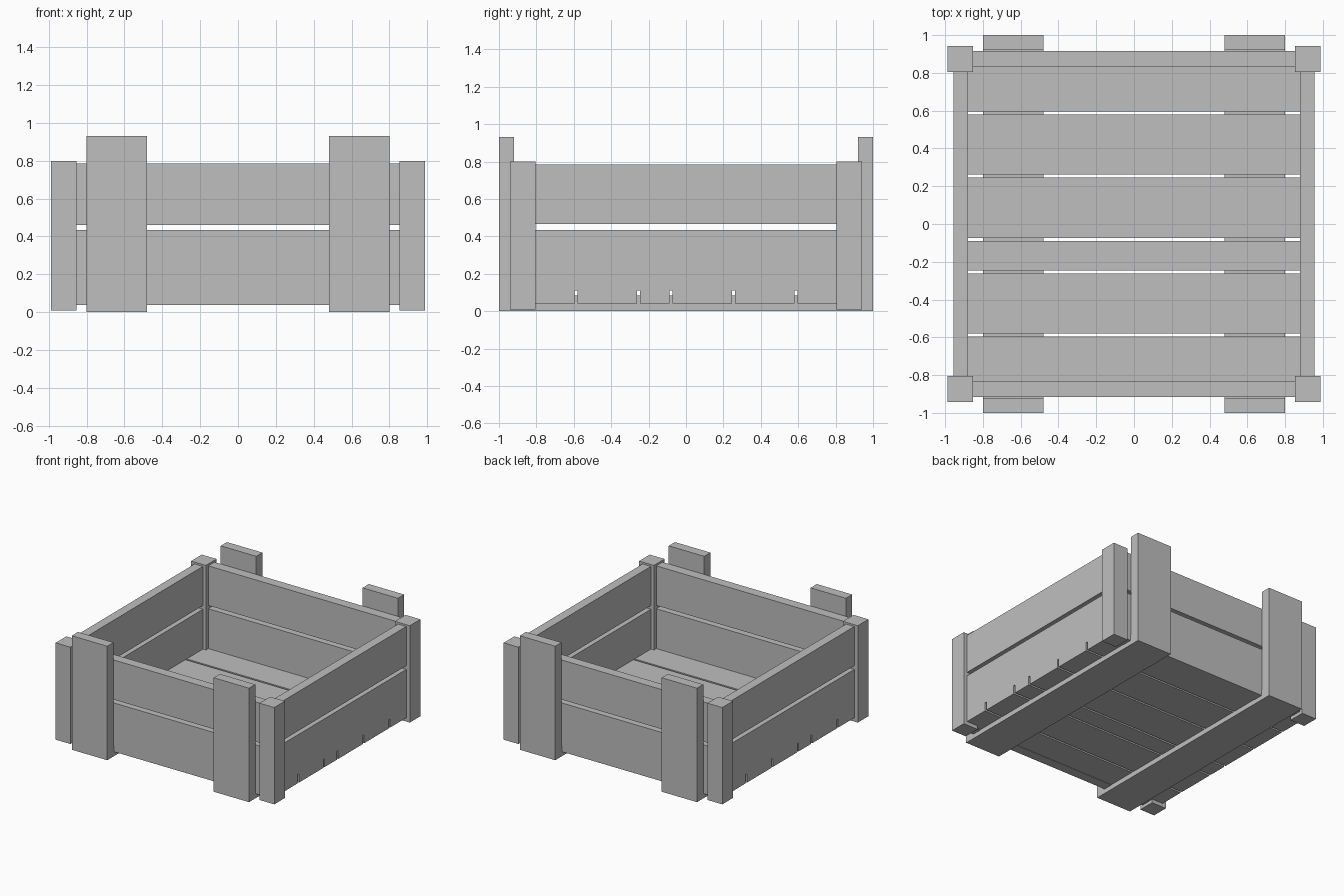
import bpy
import bmesh

old = bpy.data.objects.get("Cube")
if old:
    bpy.data.objects.remove(old, do_unlink=True)

grey = bpy.data.materials.new("plain_grey")
grey.use_nodes = True
colour = (0.52, 0.52, 0.52, 1)
grey.diffuse_color = colour
grey.node_tree.nodes["Principled BSDF"].inputs["Base Color"].default_value = colour


def board(name, xs, ys, zs):
    """Plain sawn plank given by its extent on each axis."""
    bm = bmesh.new()
    bmesh.ops.create_cube(bm, size=1)
    for v in bm.verts:
        v.co = [(lo + hi) / 2 + c * (hi - lo)
                for c, (lo, hi) in zip(v.co, (xs, ys, zs))]
    mesh = bpy.data.meshes.new(name)
    bm.to_mesh(mesh)
    bm.free()
    mesh.materials.append(grey)
    obj = bpy.data.objects.new(name, mesh)
    bpy.context.collection.objects.link(obj)
    return obj


def span(sign, near, far):
    """Range on one side of the centre."""
    return tuple(sorted((sign * near, sign * far)))


FLOOR_BOTTOM, FLOOR_TOP = 0.04, 0.11
SIDES = {"left": 1, "right": -1}
ENDS = {"front": -1, "back": 1}

# Corner posts
for side, sx in SIDES.items():
    for end, sy in ENDS.items():
        board(f"{end}_{side}_post", span(sx, 0.853, 0.987),
              span(sy, 0.805, 0.942), (0.01, 0.80))

# Front and back wall planks
for end, sy in ENDS.items():
    for level, zs in {"lower": (0.037, 0.435), "upper": (0.462, 0.785)}.items():
        board(f"{end}_{level}_plank", (-0.88, 0.88), span(sy, 0.835, 0.915), zs)

# Side wall planks; the lower ones rest on the floor slats
for side, sx in SIDES.items():
    for level, zs in {"lower": (FLOOR_TOP, 0.435), "upper": (0.465, 0.785)}.items():
        board(f"{side}_{level}_plank", span(sx, 0.88, 0.955), (-0.81, 0.81), zs)

# Floor slats, separated by narrow gaps that run out through the side walls
gaps = [-0.588, -0.254, -0.081, 0.253, 0.588]
edges = [-0.843] + gaps + [0.843]
for i, (a, b) in enumerate(zip(edges, edges[1:])):
    board(f"floor_slat_{i + 1}", (-0.955, 0.955), (a + 0.008, b - 0.008),
          (FLOOR_BOTTOM, FLOOR_TOP))

# Battens: a runner under the floor with an upright at each end
for side, sx in SIDES.items():
    xs = span(sx, 0.48, 0.80)
    board(f"{side}_runner", xs, (-0.92, 0.92), (0, 0.083))
    for end, sy in ENDS.items():
        board(f"{end}_{side}_upright", xs, span(sy, 0.92, 1.0), (0, 0.93))
